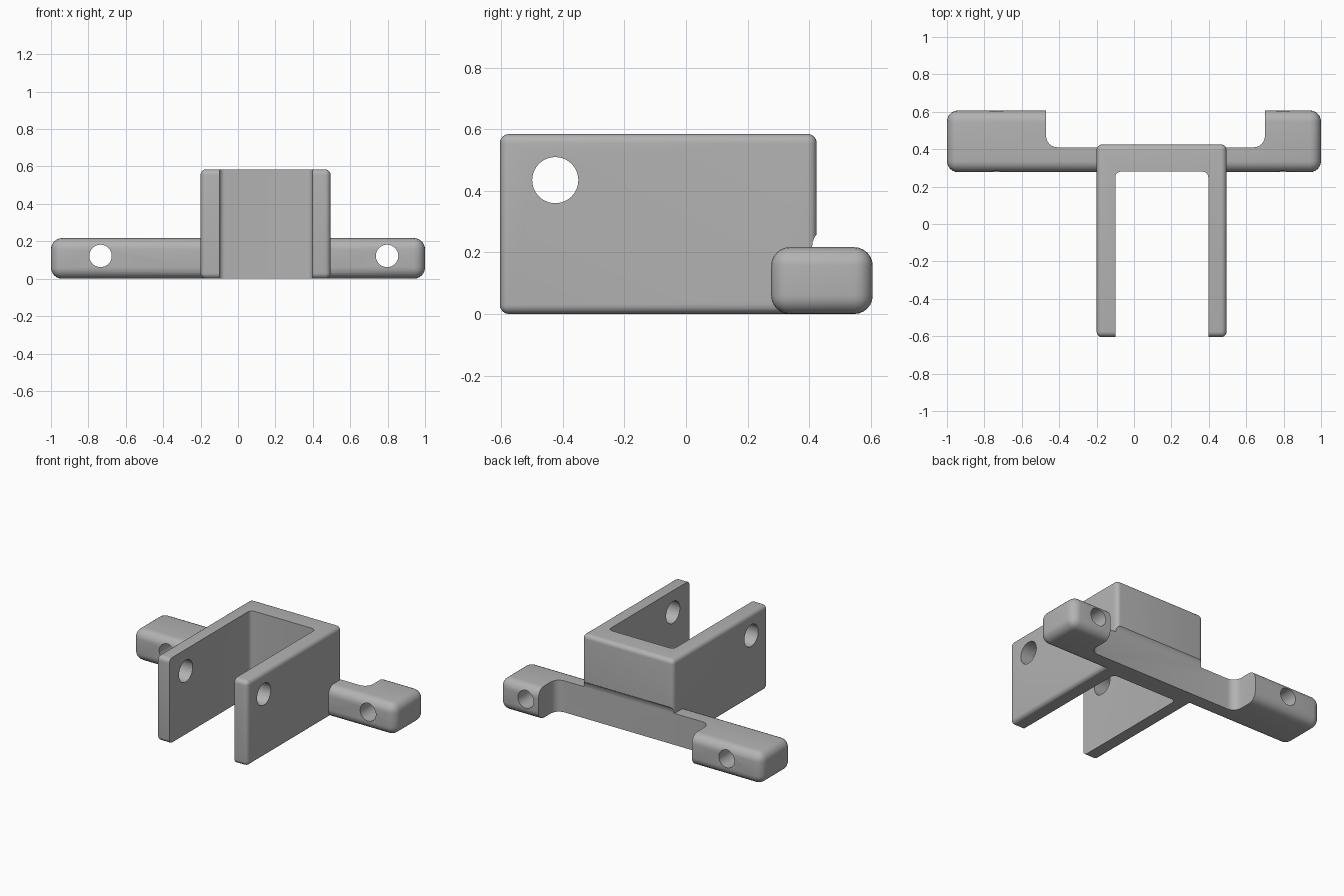
import bpy, bmesh, math
from mathutils import Matrix, Vector

cube = bpy.data.objects.get("Cube")
if cube:
    bpy.data.objects.remove(cube, do_unlink=True)

grey = bpy.data.materials.new("matte grey")
grey.use_nodes = True
COLOUR = (0.45, 0.45, 0.45, 1)
grey.diffuse_color = COLOUR
grey.node_tree.nodes["Principled BSDF"].inputs["Base Color"].default_value = COLOUR


def finish(bm, name):
    mesh = bpy.data.meshes.new(name)
    bm.to_mesh(mesh)
    bm.free()
    mesh.materials.append(grey)
    obj = bpy.data.objects.new(name, mesh)
    bpy.context.collection.objects.link(obj)
    return obj


def rounded_box(name, low, high, radius, upright_only=False):
    """Box between two corners, with all or only upright edges rounded."""
    low, high = Vector(low), Vector(high)
    bm = bmesh.new()
    bmesh.ops.create_cube(bm, size=1)
    bmesh.ops.scale(bm, vec=high - low, verts=bm.verts)
    bmesh.ops.translate(bm, vec=(low + high) / 2, verts=bm.verts)
    edges = [e for e in bm.edges if not upright_only
             or abs(e.verts[0].co.z - e.verts[1].co.z) > 0.01]
    bmesh.ops.bevel(bm, geom=edges, offset=radius, segments=6,
                    profile=0.5, affect='EDGES')
    return finish(bm, name)


def hole_cutter(name, centre, radius, axis):
    bm = bmesh.new()
    bmesh.ops.create_cone(bm, cap_ends=True, segments=40, radius1=radius,
                          radius2=radius, depth=3)
    turn = Matrix.Rotation(math.pi / 2, 4, 'Y' if axis == 'X' else 'X')
    bmesh.ops.transform(bm, matrix=Matrix.Translation(centre) @ turn, verts=bm.verts)
    return finish(bm, name)


def combine(target, tool, operation):
    """Apply a boolean and discard the tool."""
    mod = target.modifiers.new(operation.lower(), 'BOOLEAN')
    mod.operation, mod.solver, mod.object = operation, 'EXACT', tool
    bpy.context.view_layer.objects.active = target
    bpy.ops.object.modifier_apply(modifier=mod.name)
    bpy.data.objects.remove(tool, do_unlink=True)


# Fork block joined to the mounting bar
bracket = rounded_box("mounting_bracket", (-0.2, -0.605, 0), (0.495, 0.425, 0.585), 0.03)
bar = rounded_box("mounting_bar", (-1, 0.277, 0), (1, 0.607, 0.217), 0.06)
combine(bracket, bar, 'UNION')

# Open channel between the two arms
channel = rounded_box("channel_cutter", (-0.1, -1, -0.5), (0.397, 0.28, 1), 0.03, True)
combine(bracket, channel, 'DIFFERENCE')

# Rounded recess along the back of the bar
recess = rounded_box("recess_cutter", (-0.47, 0.41, -0.5), (0.7, 1, 0.28), 0.06)
combine(bracket, recess, 'DIFFERENCE')

# Pivot hole through the arms, screw holes through the bar
combine(bracket, hole_cutter("pivot_cutter", (0, -0.425, 0.435), 0.075, 'X'), 'DIFFERENCE')
for x in (-0.735, 0.797):
    combine(bracket, hole_cutter("screw_cutter", (x, 0.4, 0.122), 0.06, 'Y'), 'DIFFERENCE')

bpy.ops.object.select_all(action='DESELECT')
bracket.select_set(True)
bpy.context.view_layer.objects.active = bracket
bpy.ops.object.shade_smooth_by_angle(angle=math.radians(30))
